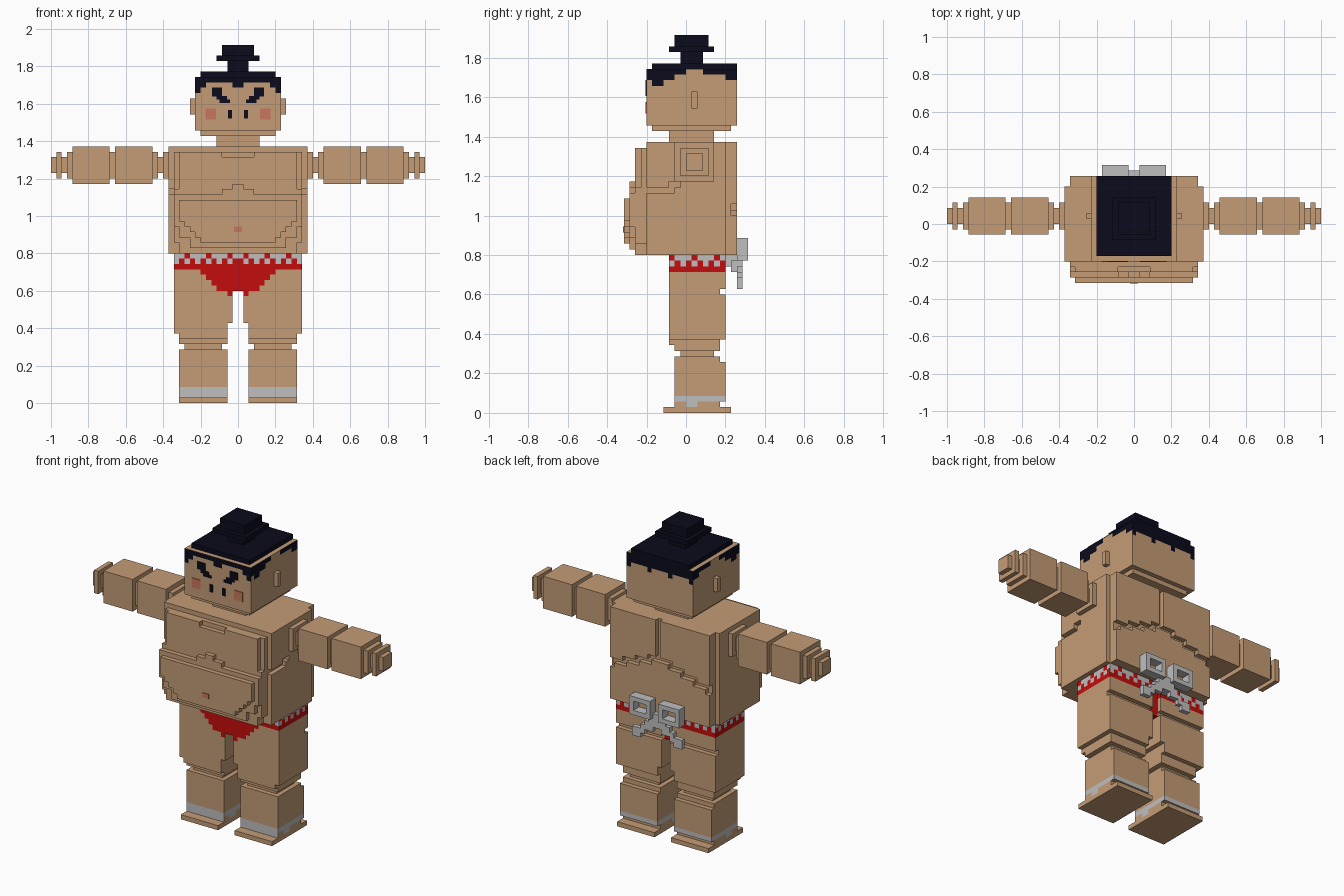
import bpy, bmesh

cube = bpy.data.objects.get("Cube")
if cube:
    bpy.data.objects.remove(cube, do_unlink=True)

V = 2 / 70  # block size


def material(name, rgb):
    m = bpy.data.materials.new(name)
    m.use_nodes = True
    m.diffuse_color = (*rgb, 1)
    b = m.node_tree.nodes["Principled BSDF"]
    b.inputs["Base Color"].default_value = (*rgb, 1)
    b.inputs["Roughness"].default_value = 0.8
    return m


SKIN, HAIR, RED, GREY, BLUSH = range(5)
MATS = [material("skin", (0.55, 0.332, 0.181)),
        material("dark_hair", (0.0033, 0.0033, 0.0116)),
        material("red_cloth", (0.55, 0.004, 0.004)),
        material("pale_grey", (0.52, 0.52, 0.52)),
        material("blush", (0.58, 0.18, 0.11))]


def box(x0, x1, y0, y1, z0, z1):
    return {(x, y, z) for x in range(x0, x1) for y in range(y0, y1) for z in range(z0, z1)}


def mid(w, y0, y1, z0, z1):
    return box(-w, w, y0, y1, z0, z1)


def flip(cells):
    return {(-1 - x, y, z) for x, y, z in cells}


def part(name, cells, colour):
    """Skin a set of blocks with the largest flat rectangles per colour."""
    rule = colour if callable(colour) else (lambda a, s, c: colour)
    layers = {}
    for c in cells:
        for a in range(3):
            for s in (0, 1):
                n = list(c)
                n[a] += 2 * s - 1
                if tuple(n) not in cells:
                    key = (a, s, c[a] + s, rule(a, s, c))
                    layers.setdefault(key, set()).add((c[(a + 1) % 3], c[(a + 2) % 3]))
    bm = bmesh.new()
    for (a, s, d, mi), todo in sorted(layers.items()):
        while todo:
            u0, v0 = min(todo)
            v1 = v0
            while (u0, v1) in todo:
                v1 += 1
            u1 = u0
            while all((u1, v) in todo for v in range(v0, v1)):
                u1 += 1
            todo -= {(u, v) for u in range(u0, u1) for v in range(v0, v1)}
            quad = []
            for u, v in ((u0, v0), (u1, v0), (u1, v1), (u0, v1)):
                p = [0, 0, 0]
                p[a], p[(a + 1) % 3], p[(a + 2) % 3] = d * V, u * V, v * V
                quad.append(bm.verts.new(p))
            bm.faces.new(quad if s else quad[::-1]).material_index = mi
    bmesh.ops.remove_doubles(bm, verts=bm.verts, dist=1e-4)
    me = bpy.data.meshes.new(name)
    bm.to_mesh(me)
    bm.free()
    for m in MATS:
        me.materials.append(m)
    ob = bpy.data.objects.new(name, me)
    bpy.context.collection.objects.link(ob)
    return ob


def pair(name, cells, colour):
    part("left_" + name, cells, colour)
    part("right_" + name, flip(cells), colour)


def plate(name, x0, x1, z0, z1, y, mi):
    """Thin painted detail on a front face."""
    bpy.ops.mesh.primitive_cube_add(size=1, location=((x0 + x1) / 2, y, (z0 + z1) / 2))
    ob = bpy.context.object
    ob.name = name
    ob.scale = (x1 - x0, 0.008, z1 - z0)
    ob.data.materials.append(MATS[mi])


# Head, with a hairline that differs on each side
side_line = [59, 58, 58, 59, 59, 60, 60, 61, 61, 61, 60, 60, 60, 60, 59, 59]
front_line = [59, 60, 60, 60, 60, 60, 59, 58]  # centre to edge


def hairline(a, s, c):
    x, y, z = c
    m = x if x >= 0 else -1 - x
    if a == 2:
        low = 61
    elif a == 0:
        low = side_line[y + 7]
    else:
        low = (58 if m % 5 == 2 else 59) if s else front_line[m]
    return HAIR if z >= low else SKIN


part("head", mid(8, -7, 9, 51, 61) | mid(7, -6, 8, 50, 51) | mid(7, -6, 9, 61, 62), hairline)
part("topknot", mid(2, -1, 3, 62, 64) | mid(4, -3, 5, 64, 65) | mid(3, -2, 4, 65, 67), HAIR)
pair("ear", box(8, 9, 1, 2, 54, 57), SKIN)
part("neck", mid(4, -3, 5, 48, 50), SKIN)

# Face details
for side, s in (("left", 1), ("right", -1)):
    def face_plate(name, a, b, z0, z1, mi):
        plate(side + "_" + name, min(a * s, b * s), max(a * s, b * s), z0, z1, -7 * V, mi)
    face_plate("brow", 0.085, 0.14, 1.64, 1.687, HAIR)
    face_plate("eye_outer", 0.06, 0.115, 1.622, 1.6401, HAIR)
    face_plate("eye_inner", 0.043, 0.10, 1.605, 1.6221, HAIR)
    face_plate("nostril", 0.033, 0.054, 1.52, 1.567, HAIR)
    face_plate("cheek", 0.117, 0.174, 1.517, 1.575, BLUSH)

# Torso: core, chest and rounded belly
torso = mid(13, -7, 7, 28, 48) | mid(12, 7, 9, 28, 48)
torso |= mid(12, -8, -7, 40, 47) | mid(11, -9, -8, 40, 47)
torso |= mid(12, -9, -7, 30, 40) | mid(11, -9, -7, 28, 30)
torso |= mid(12, -10, -9, 33, 39) | mid(11, -10, -9, 31, 33) | mid(9, -10, -9, 29, 31)
torso |= mid(11, -11, -10, 34, 38) | mid(10, -11, -10, 33, 34)
torso |= mid(9, -11, -10, 32, 33) | mid(8, -11, -10, 31, 32) | mid(7, -11, -10, 30, 31)
torso |= mid(3, -10, -9, 39, 40) | mid(1, -10, -9, 40, 41)
# Creases: collar, armpits, spine and back folds
torso -= mid(3, -9, -8, 46, 47)
armpit = box(12, 13, -7, -2, 39, 40) | box(12, 13, -3, -1, 40, 41)
torso -= armpit | flip(armpit)
torso -= box(0, 1, 8, 9, 39, 48)
for i in range(12):
    z = 39 - i // 3
    fold = box(i, i + 1, 8, 9, z - (i % 3 == 2), z + 1)
    torso -= fold | flip(fold)
part("torso", torso, SKIN)
plate("navel", -0.021, 0.021, 0.915, 0.944, -11 * V, BLUSH)

# Arms, with narrow joints and stepped hands
arm = box(16, 23, -2, 5, 41, 48) | box(24, 31, -2, 5, 41, 48) | box(23, 24, -1, 4, 42, 47)
for x0, x1, wide in ((13, 14, 1), (14, 15, 0), (15, 16, 1), (31, 32, 1), (32, 33, 0),
                     (33, 34, 1), (34, 35, 0)):
    arm |= box(x0, x1, -wide, 3 + wide, 43 - wide, 46 + wide)
pair("arm", arm, SKIN)


# Thighs with the loincloth and its speckled waistband
def cloth(a, s, c):
    x, y, z = c
    m = x if x >= 0 else -1 - x
    u = y if a == 0 else m
    if a != 2 and z == 27:
        return RED if u % 4 == 1 else GREY
    if a != 2 and z == 26:
        return GREY if u % 2 else RED
    if a != 2 and z >= 25:
        return RED
    if a == 1 and not s and y == -3 and m < {24: 7, 23: 6, 22: 5, 21: 4, 20: 2}.get(z, 0):
        return RED
    return SKIN


thigh = box(1, 12, -3, 7, 15, 28) | box(2, 12, -3, 7, 13, 15)
thigh |= box(2, 11, -3, 6, 12, 13) | box(2, 11, -2, 6, 11, 12)
thigh -= box(1, 12, 6, 7, 21, 22)
pair("thigh", thigh, cloth)
part("loincloth_centre", mid(1, -3, 6, 21, 28),
     lambda a, s, c: cloth(a, s, c) if c[2] >= 25 else RED)


# Lower legs with ankle wraps, and flat feet
def wrap(a, s, c):
    x, y, z = c
    if a == 2:
        return SKIN
    if z == 2:
        return GREY
    if z == 1 and ((a == 1 and not s) or (a == 0 and 0 <= y < 2)):
        return GREY
    return SKIN


shin = box(2, 11, -2, 6, 1, 10) | box(2, 11, 6, 7, 2, 9)
shin |= box(3, 10, -1, 5, 10, 11)
pair("lower_leg", shin, wrap)
pair("foot", box(2, 11, -4, 8, 0, 1), SKIN)

# Bow at the back: knot, two square loops and two hanging tails
part("bow_knot", mid(1, 7, 10, 26, 28) | mid(2, 8, 10, 25, 27), GREY)
loop = box(1, 6, 9, 11, 27, 31) - box(2, 5, 9, 11, 28, 30)
pair("bow_loop", loop, GREY)
tail = box(1, 3, 9, 10, 24, 26) | box(3, 4, 9, 10, 23, 25) | box(4, 6, 9, 10, 22, 24)
pair("bow_tail", tail, GREY)
